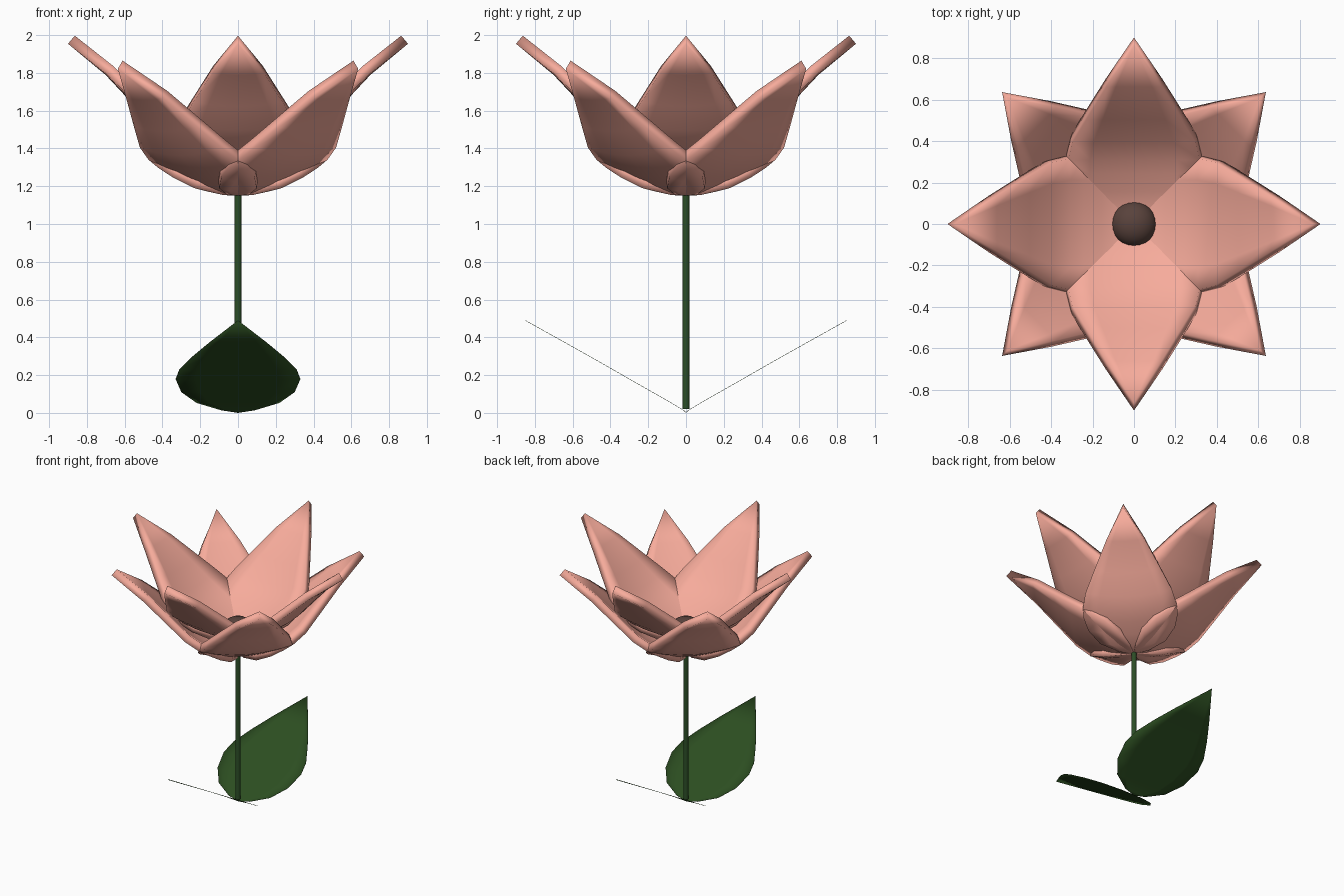
import bpy, bmesh, math

if "Cube" in bpy.data.objects:
    bpy.data.objects.remove(bpy.data.objects["Cube"])


def material(name, rgb):
    m = bpy.data.materials.new(name)
    m.diffuse_color = (*rgb, 1)
    m.use_nodes = True
    m.node_tree.nodes["Principled BSDF"].inputs["Base Color"].default_value = m.diffuse_color
    return m


PINK = material("petal_pink", (0.93, 0.41, 0.33))
BROWN = material("heart_brown", (0.10, 0.055, 0.045))
GREEN = material("stem_green", (0.025, 0.075, 0.02))
LEAF = material("leaf_green", (0.025, 0.075, 0.015))

# Blade outlines: (reach, half width, height) from base to tip
PETAL = [(0, 0, 1.15), (0.02, 0.10, 1.155), (0.09, 0.23, 1.188), (0.18, 0.305, 1.245),
         (0.27, 0.332, 1.30), (0.34, 0.33, 1.34), (0.43, 0.305, 1.405), (0.544, 0.235, 1.515),
         (0.70, 0.137, 1.665), (0.90, 0, 1.822)]
LEAF_SHAPE = [(0, 0, 0.0), (0.015, 0.09, 0.014), (0.08, 0.22, 0.053), (0.18, 0.30, 0.11),
              (0.30, 0.33, 0.178), (0.39, 0.31, 0.23), (0.51, 0.24, 0.298),
              (0.64, 0.152, 0.371), (0.85, 0, 0.488)]


def blade(name, outline, angle, lift, cup, thickness, mat):
    """Pointed blade growing along +x, then turned about z."""
    bm = bmesh.new()
    rows = []
    for r, w, z in outline:
        if w == 0:
            rows.append([bm.verts.new((r, 0, z))] * 7)
            continue
        us = [i / 3 - 1 for i in range(7)]
        rows.append([bm.verts.new((r, u * w, z - cup * (w / 0.33) ** 2 * (1 - u * u)))
                     for u in us])
    for a, b in zip(rows, rows[1:]):
        for i in range(6):
            loop = list(dict.fromkeys((a[i], b[i], b[i + 1], a[i + 1])))
            bm.faces.new(loop)
    me = bpy.data.meshes.new(name)
    bm.to_mesh(me)
    bm.free()
    ob = bpy.data.objects.new(name, me)
    bpy.context.collection.objects.link(ob)
    me.materials.append(mat)
    ob.location.z = lift
    ob.rotation_euler.z = math.radians(angle)
    s = ob.modifiers.new("thickness", "SOLIDIFY")
    s.thickness = thickness
    s.offset = 1
    smooth(ob, 45)
    return ob


def smooth(ob, angle):
    bpy.ops.object.select_all(action='DESELECT')
    ob.select_set(True)
    bpy.context.view_layer.objects.active = ob
    bpy.ops.object.shade_smooth_by_angle(angle=math.radians(angle))


# Two rings of four petals: low outer ring on the diagonals, raised inner ring
for k in range(4):
    blade(f"outer_petal_{k + 1}", PETAL, 45 + 90 * k, 0, 0.05, 0.056, PINK)
    blade(f"inner_petal_{k + 1}", PETAL, 90 * k, 0.132, 0.05, 0.056, PINK)

# Two thin leaves at the foot
for k, angle in enumerate((90, -90)):
    blade(f"leaf_{k + 1}", LEAF_SHAPE, angle, 0, 0, 0.002, LEAF)

# Stem
bpy.ops.mesh.primitive_cylinder_add(vertices=8, radius=0.019, depth=1.22, location=(0, 0, 0.63),
                                    rotation=(0, 0, math.pi / 8))
stem = bpy.context.object
stem.name = "stem"
stem.data.materials.append(GREEN)
smooth(stem, 50)

# Flower heart, slightly flattened
bpy.ops.mesh.primitive_uv_sphere_add(segments=24, ring_count=12, radius=0.11, location=(0, 0, 1.335))
heart = bpy.context.object
heart.name = "flower_heart"
heart.scale.z = 0.8
heart.data.materials.append(BROWN)
smooth(heart, 40)
